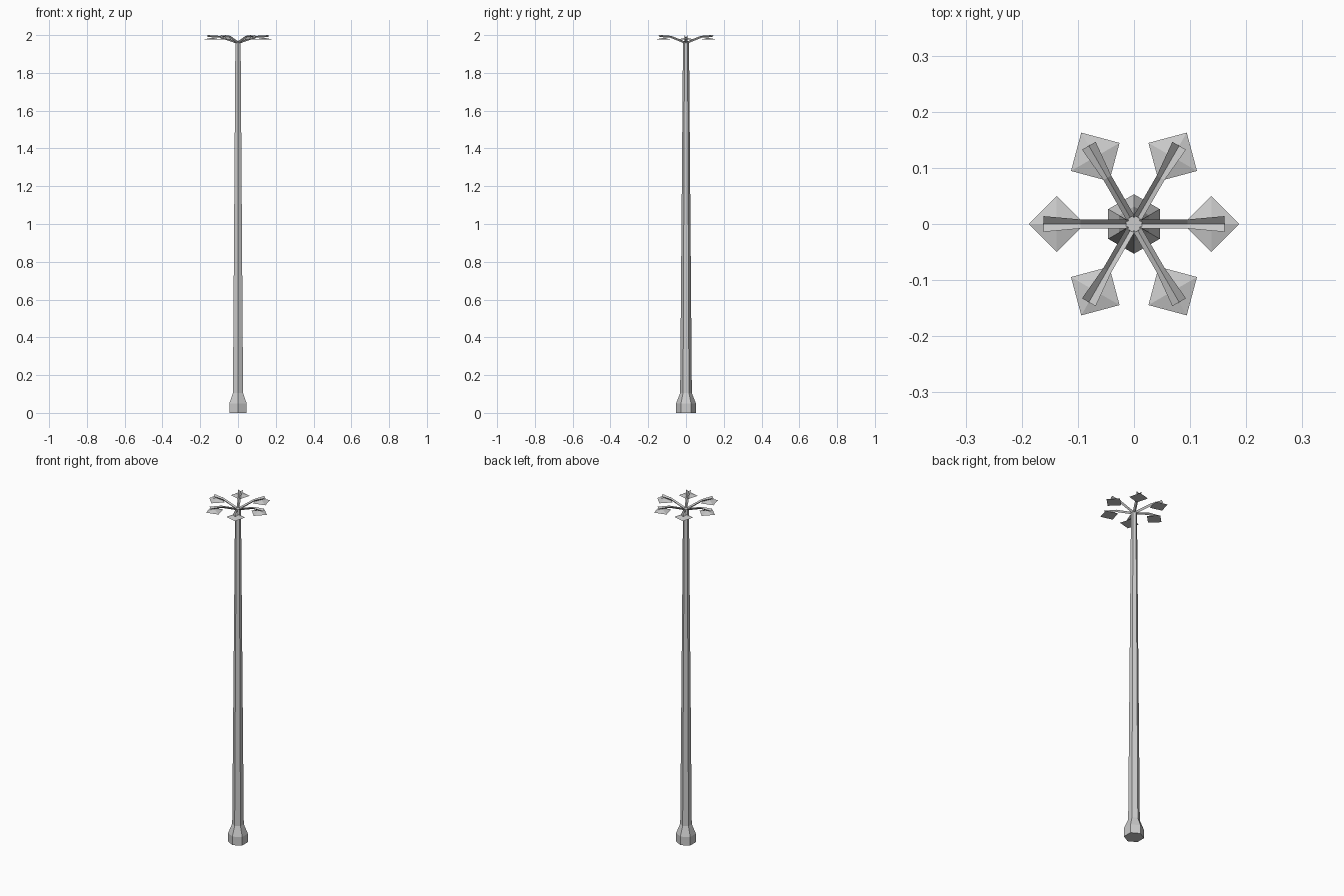
import bpy, bmesh
from math import cos, sin, pi
from mathutils import Matrix

if "Cube" in bpy.data.objects:
    bpy.data.objects.remove(bpy.data.objects["Cube"])


def add_object(name, verts, faces, angle=0.0):
    """Mesh object, turned about the z axis."""
    mesh = bpy.data.meshes.new(name)
    mesh.from_pydata(verts, [], faces)
    mesh.transform(Matrix.Rotation(angle, 4, 'Z'))
    bm = bmesh.new()
    bm.from_mesh(mesh)
    bmesh.ops.recalc_face_normals(bm, faces=bm.faces)
    bm.to_mesh(mesh)
    bm.free()
    obj = bpy.data.objects.new(name, mesh)
    bpy.context.collection.objects.link(obj)
    return obj


# Hexagonal pole with flared foot: (radius, z) rings, corners on the y axis
rings = [(0.053, 0), (0.053, 0.05), (0.031, 0.105), (0.016, 1.963)]
N = 6
verts = [(r * cos(pi / 2 + i * pi / 3), r * sin(pi / 2 + i * pi / 3), z)
         for r, z in rings for i in range(N)]
faces = [(k * N + i, k * N + (i + 1) % N, (k + 1) * N + (i + 1) % N, (k + 1) * N + i)
         for k in range(len(rings) - 1) for i in range(N)]
top = (len(rings) - 1) * N
faces += [tuple(range(N)), tuple(range(top, top + N))]
add_object("pole", verts, faces)

# Arm stations: (distance, rim z, half width, groove depth)
stations = [(0.010, 1.966, 0.008, 0.010),
            (0.095, 1.996, 0.008, 0.010),
            (0.161, 2.000, 0.014, 0.010)]
# Lamp: shallow square pyramid with a corner pointing outwards
LAMP_X, LAMP_R, LAMP_Z, LAMP_TOP = 0.138, 0.050, 1.976, 1.986

for n in range(6):
    angle = n * pi / 3

    # V-shaped channel arm, open on top
    av = []
    for x, z, w, d in stations:
        av += [(x, -w, z), (x, 0, z - d), (x, w, z)]
    af = [(3 * k + j, 3 * k + j + 1, 3 * k + j + 4, 3 * k + j + 3)
          for k in range(len(stations) - 1) for j in range(2)]
    add_object(f"lamp_arm_{n + 1}", av, af, angle)

    # Lamp head hanging under the arm end
    lv = [(LAMP_X + LAMP_R * cos(i * pi / 2), LAMP_R * sin(i * pi / 2), LAMP_Z)
          for i in range(4)] + [(LAMP_X, 0, LAMP_TOP)]
    lf = [(i, (i + 1) % 4, 4) for i in range(4)] + [(3, 2, 1, 0)]
    add_object(f"lamp_head_{n + 1}", lv, lf, angle)
